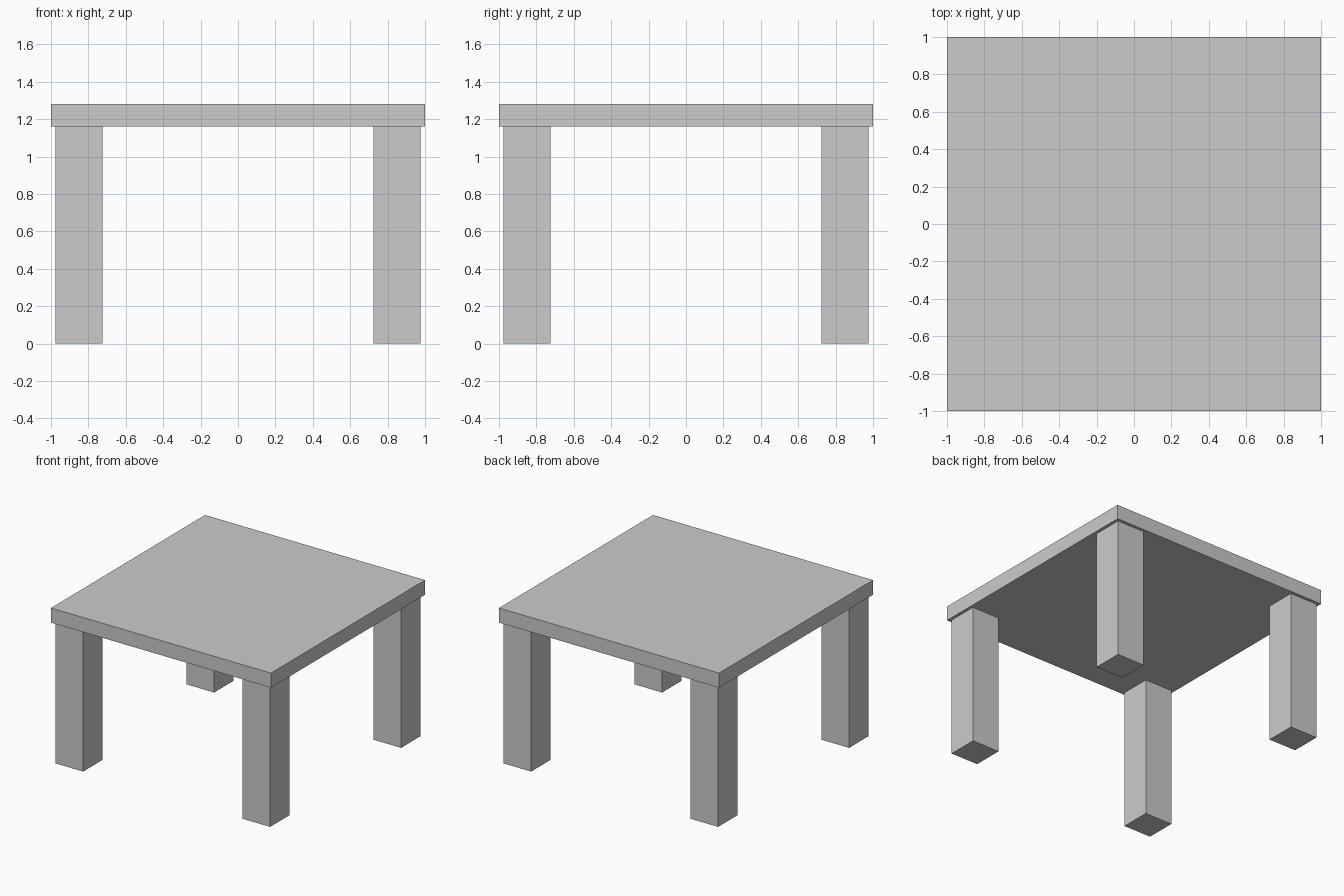
import bpy

if "Cube" in bpy.data.objects:
    bpy.data.objects.remove(bpy.data.objects["Cube"])

TOP_Z, UNDERSIDE_Z = 1.28, 1.16
LEG_WIDTH, LEG_CENTRE = 0.25, 0.85


def box(name, centre, size):
    bpy.ops.mesh.primitive_cube_add(size=1, location=centre)
    obj = bpy.context.object
    obj.name = name
    obj.scale = size
    bpy.ops.object.transform_apply(location=False, rotation=False, scale=True)
    return obj


# Square table top
box("table_top", (0, 0, (TOP_Z + UNDERSIDE_Z) / 2), (2, 2, TOP_Z - UNDERSIDE_Z))

# Four square legs, set slightly in from the edges
for y_name, y in (("front", -1), ("back", 1)):
    for x_name, x in (("left", -1), ("right", 1)):
        box(f"{y_name}_{x_name}_leg",
            (x * LEG_CENTRE, y * LEG_CENTRE, UNDERSIDE_Z / 2),
            (LEG_WIDTH, LEG_WIDTH, UNDERSIDE_Z))
